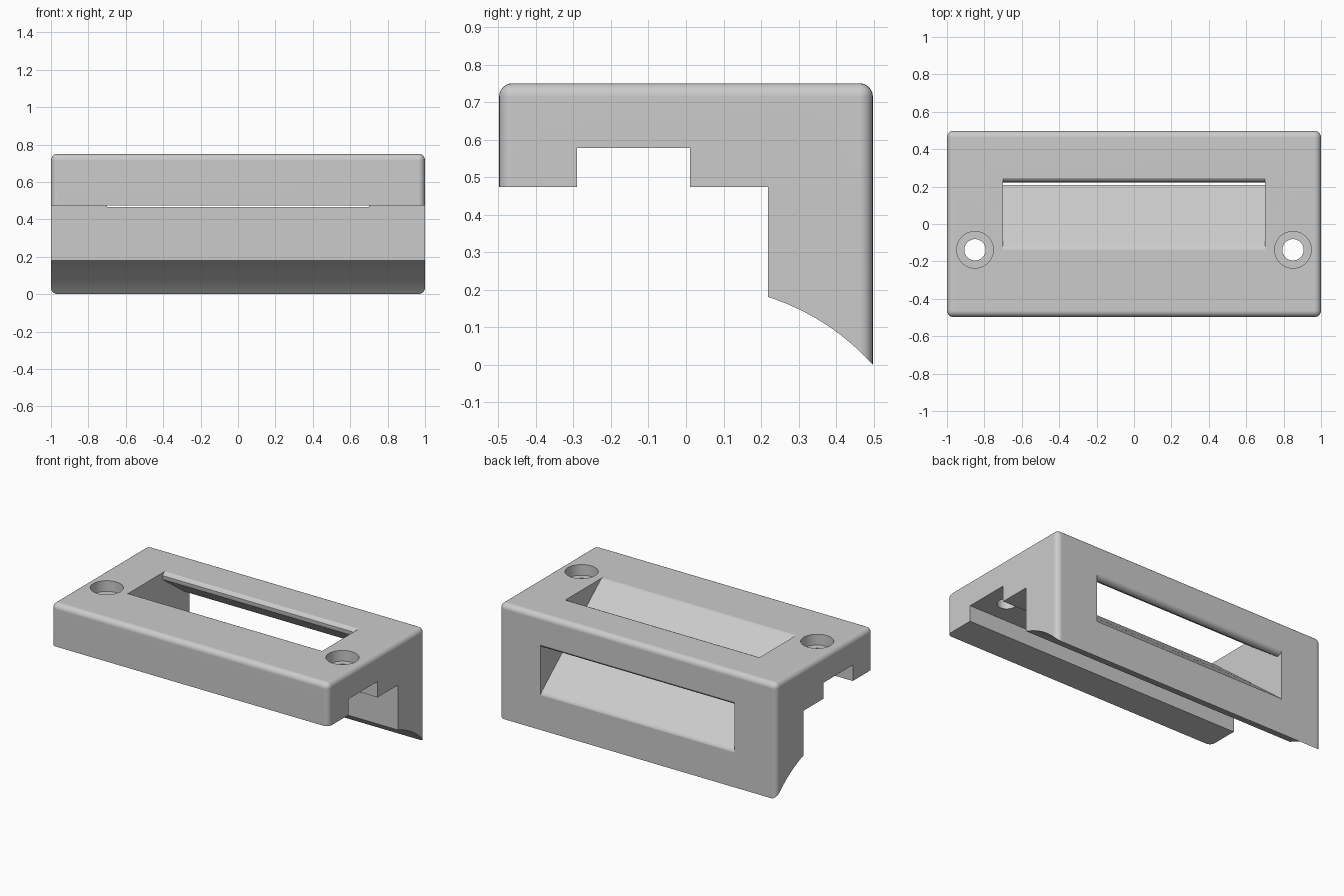
import bpy, bmesh, math
from mathutils import Vector

cube = bpy.data.objects.get("Cube")
if cube:
    bpy.data.objects.remove(cube, do_unlink=True)

HALF_X, HALF_Y, TOP = 1.0, 0.498, 0.75
SKIN = 0.001  # cutters flare just outside the body


def new_object(name, bm):
    # Consistent, outward-facing normals keep the cuts reliable
    bm.normal_update()
    bmesh.ops.recalc_face_normals(bm, faces=bm.faces)
    bm.normal_update()
    if bm.calc_volume(signed=True) < 0:
        bmesh.ops.reverse_faces(bm, faces=bm.faces)
    mesh = bpy.data.meshes.new(name)
    bm.to_mesh(mesh)
    bm.free()
    obj = bpy.data.objects.new(name, mesh)
    bpy.context.collection.objects.link(obj)
    return obj


def rounded(points, steps=8):
    """Outline from (y, z, radius) points, with arcs where radius > 0."""
    out = []
    for i, (y, z, r) in enumerate(points):
        p = Vector((y, z))
        if r == 0:
            out.append(p)
            continue
        u = (Vector(points[i - 1][:2]) - p).normalized()
        v = (Vector(points[(i + 1) % len(points)][:2]) - p).normalized()
        half = u.angle(v) / 2
        centre = p + (u + v).normalized() * r / math.sin(half)
        reach = r / math.tan(half)
        a = (p + u * reach - centre).normalized()
        b = (p + v * reach - centre).normalized()
        for k in range(steps + 1):
            blend = a * (1 - k / steps) + b * (k / steps)
            out.append(centre + blend.normalized() * r)
    return out


def extrude_x(name, outline, half):
    """Closed prism with the given (y, z) outline."""
    bm = bmesh.new()
    left, right = [[bm.verts.new((x, y, z)) for y, z in outline]
                   for x in (half, -half)]
    bm.faces.new(left)
    bm.faces.new(right[::-1])
    for i in range(len(outline)):
        bm.faces.new((left[i - 1], right[i - 1], right[i], left[i]))
    return new_object(name, bm)


def cylinder(name, x, y, z0, z1, radius):
    bm = bmesh.new()
    bmesh.ops.create_cone(bm, cap_ends=True, segments=48, radius1=radius,
                          radius2=radius, depth=z1 - z0)
    bmesh.ops.translate(bm, verts=bm.verts, vec=(x, y, (z0 + z1) / 2))
    return new_object(name, bm)


def cut(body, cutter):
    cutter.hide_render = True
    mod = body.modifiers.new("cut", "BOOLEAN")
    mod.operation, mod.object = "DIFFERENCE", cutter
    for solver in ("EXACT", "MANIFOLD"):
        mod.solver = solver
        bpy.context.view_layer.update()
        depsgraph = bpy.context.evaluated_depsgraph_get()
        mesh = bpy.data.meshes.new_from_object(body.evaluated_get(depsgraph))
        if len(mesh.polygons):
            break
    body.modifiers.clear()
    body.data = mesh
    bpy.data.objects.remove(cutter, do_unlink=True)


# Block with rounded top rim and upright corners
bm = bmesh.new()
bmesh.ops.create_cube(bm, size=1)
for v in bm.verts:
    v.co = (v.co.x * 2 * HALF_X, v.co.y * 2 * HALF_Y, TOP if v.co.z > 0 else -0.3)
rim = [e for e in bm.edges if any(v.co.z > 0 for v in e.verts)]
bmesh.ops.bevel(bm, geom=rim, offset=0.035, segments=6, profile=0.5, affect="EDGES")
body = new_object("angled_bracket", bm)

# Stepped underside, ending in a shallow arc under the rear wall
start, end, sag = Vector((0.218, 0.181)), Vector((HALF_Y, 0.0)), 0.022
chord = end - start
normal = Vector((-chord.y, chord.x)).normalized()
arc = [start + chord * t + normal * sag * 4 * t * (1 - t)
       for t in [k / 12 for k in range(13)]]
arc.append(end + (arc[-1] - arc[-2]) * 4)
steps = [(-0.7, 0.473), (-0.29, 0.473), (-0.29, 0.577), (0.01, 0.577),
         (0.01, 0.473), (0.218, 0.473)]
below = [(arc[-1].x, -0.5), (-0.7, -0.5)]
cut(body, extrude_x("underside_cutter", steps + arc + below, 1.2))

# Sloped passage from the top slot to the rear window, with rounded lips
t, b = TOP + SKIN, HALF_Y + SKIN
passage = rounded([
    (-0.13, t, 0.06), (b, 0.235, 0.04), (b, 0.1, 0), (0.8, 0.1, 0),
    (0.8, 0.7, 0), (b, 0.7, 0), (b, 0.505, 0.03), (0.16, t, 0.03),
    (0.4, t, 0), (0.4, 0.9, 0), (-0.4, 0.9, 0), (-0.4, t, 0)])
cut(body, extrude_x("passage_cutter", passage, 0.7))

# Counterbored screw holes
for x in (-0.85, 0.85):
    cut(body, cylinder("bore_cutter", x, -0.138, 0.3, 1, 0.057))
    cut(body, cylinder("recess_cutter", x, -0.138, 0.68, 1, 0.098))

# Grey plastic
mat = bpy.data.materials.new("light_grey")
mat.use_nodes = True
grey = (0.6, 0.6, 0.6, 1)
mat.diffuse_color = grey
mat.node_tree.nodes["Principled BSDF"].inputs["Base Color"].default_value = grey
body.data.materials.clear()
body.data.materials.append(mat)

# Smooth fillets, flat broad faces
bpy.ops.object.select_all(action="DESELECT")
body.select_set(True)
bpy.context.view_layer.objects.active = body
bpy.ops.object.shade_smooth_by_angle(angle=math.radians(30))
body.modifiers.new("flat_faces", "WEIGHTED_NORMAL").keep_sharp = True
